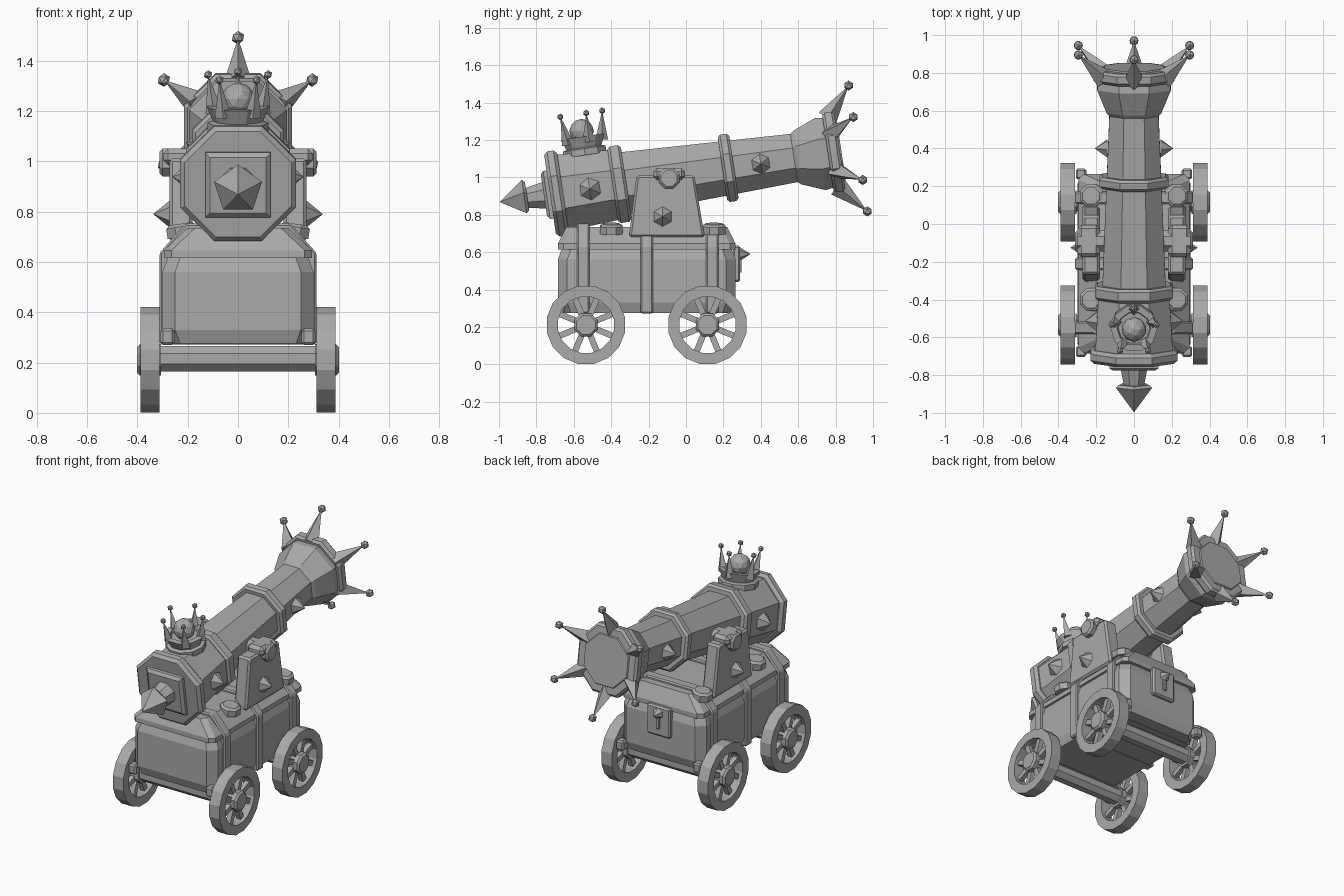
import bpy, bmesh, math
from mathutils import Matrix, Vector

if "Cube" in bpy.data.objects:
    bpy.data.objects.remove(bpy.data.objects["Cube"])

mat = bpy.data.materials.new("iron_grey")
mat.diffuse_color = (0.4, 0.4, 0.4, 1)
mat.use_nodes = True
mat.node_tree.nodes["Principled BSDF"].inputs["Base Color"].default_value = mat.diffuse_color


def make(name, bm, bevel=0):
    bmesh.ops.recalc_face_normals(bm, faces=bm.faces)
    me = bpy.data.meshes.new(name)
    bm.to_mesh(me)
    bm.free()
    me.materials.append(mat)
    ob = bpy.data.objects.new(name, me)
    bpy.context.collection.objects.link(ob)
    if bevel:
        mod = ob.modifiers.new("bevel", 'BEVEL')
        mod.width, mod.segments = bevel, 1
    return ob


def frame(origin, axis, up=(0, 0, 1)):
    """Matrix whose Z follows the axis and whose Y points roughly up."""
    z = Vector(axis).normalized()
    up = Vector(up)
    if abs(z.dot(up.normalized())) > 0.99:
        up = Vector((0, 1, 0))
    x = up.cross(z).normalized()
    y = z.cross(x)
    m = Matrix((x, y, z)).transposed().to_4x4()
    m.translation = Vector(origin)
    return m


def skin(bm, rings):
    """Join point loops into a closed surface; one-point loops are tips."""
    loops = [[bm.verts.new(p) for p in r] for r in rings]
    for a, b in zip(loops, loops[1:]):
        n = max(len(a), len(b))
        for i in range(n):
            j = (i + 1) % n
            q = [a[i % len(a)], a[j % len(a)], b[j % len(b)], b[i % len(b)]]
            bm.faces.new(list(dict.fromkeys(q)))
    for l in (loops[0], loops[-1]):
        if len(l) > 2:
            bm.faces.new(l)


def lathe(name, m, prof, n=8, flat=True):
    """Profile of (distance, radius); flat=True puts flats on top, radius = apothem."""
    off, k = (0.5, 1 / math.cos(math.pi / n)) if flat else (0, 1)
    rings = []
    for s, r in prof:
        count = n if r > 0 else 1
        rings.append([m @ Vector((r * k * math.sin(2 * math.pi * (i + off) / n),
                                  r * k * math.cos(2 * math.pi * (i + off) / n), s))
                      for i in range(count)])
    bm = bmesh.new()
    skin(bm, rings)
    return make(name, bm)


def loft(name, cy, secs):
    """Stacked rectangles (z, half x, half y, corner cut)."""
    rings = []
    for z, x, y, c in secs:
        q = [(x, y - c), (x - c, y), (c - x, y), (-x, y - c),
             (-x, c - y), (c - x, -y), (x - c, -y), (x, c - y)]
        rings.append([(a, b + cy, z) for a, b in q])
    bm = bmesh.new()
    skin(bm, rings)
    return make(name, bm)


def block(name, lo, hi, bevel=0.01):
    bm = bmesh.new()
    skin(bm, [[(lo[0], lo[1], z), (hi[0], lo[1], z), (hi[0], hi[1], z), (lo[0], hi[1], z)]
              for z in (lo[2], hi[2])])
    return make(name, bm, bevel)


def ball(name, pos, r, sub=1):
    bm = bmesh.new()
    bmesh.ops.create_icosphere(bm, subdivisions=sub, radius=r,
                               matrix=Matrix.Translation(Vector(pos)))
    return make(name, bm)


def spike(name, a, b, r, n=4, up=(0, 1, 0)):
    a, b = Vector(a), Vector(b)
    return lathe(name, frame(a, b - a, up), [(0, r), ((b - a).length, 0)], n, False)


# Barrel frame: starts at the rear tip and rises toward the muzzle
T = math.radians(8.5)
AX = Vector((0, math.cos(T), math.sin(T)))
UP = Vector((0, -math.sin(T), math.cos(T)))
TIP = Vector((0, -0.997, 0.868))
B = frame(TIP, AX, UP)


def on_barrel(s, r, ang=0):
    return TIP + AX * s + (UP * math.cos(ang) + Vector((math.sin(ang), 0, 0))) * r


def band(name, s0, s1, r, c=0.014):
    lathe(name, B, [(s0, r - c), (s0 + c, r), (s1 - c, r), (s1, r - c)])


# Barrel, bell and reinforcing bands
lathe("breech", B, [(0.30, 0.205), (0.34, 0.205), (0.63, 0.188)])
lathe("barrel", B, [(0.62, 0.17), (1.60, 0.13)])
lathe("muzzle_bell", B, [(1.585, 0.125), (1.61, 0.145), (1.735, 0.195), (1.79, 0.185)])
band("breech_band", 0.273, 0.343, 0.23, 0.018)
band("rear_band", 0.612, 0.685, 0.207)
band("middle_band", 1.205, 1.267, 0.182)
band("muzzle_band", 1.775, 1.84, 0.215)
lathe("muzzle_face", B, [(1.83, 0.165), (1.848, 0.155)])
# Rear plate, stem and spike
lathe("rear_plate", B, [(0.24, 0.112), (0.255, 0.13), (0.28, 0.13)], 4)
lathe("rear_stem", B, [(0.13, 0.05), (0.245, 0.072)], 8)
lathe("rear_spike", B, [(0, 0), (0.135, 0.1), (0.15, 0.085)], 5, False)

# Muzzle spikes with ball ends
for i in range(6):
    a = i * math.pi / 3
    tip = on_barrel(1.938, 0.34, a)
    spike("muzzle_spike", on_barrel(1.80, 0.185, a), tip, 0.055, 4, AX)
    ball("muzzle_spike_ball", tip, 0.027)

# Crown on the breech
C = frame(on_barrel(0.49, 0), UP, AX)
lathe("crown_base", C, [(0.18, 0.115), (0.215, 0.115), (0.222, 0.095),
                        (0.28, 0.118), (0.28, 0.085), (0.26, 0.08)], 10)
ball("crown_orb", C @ Vector((0, 0, 0.31)), 0.066, 2)
for i in range(5):
    a = i * math.tau / 5
    d = Vector((math.sin(a), math.cos(a), 0))
    tip = C @ (d * 0.125 + Vector((0, 0, 0.402)))
    spike("crown_point", C @ (d * 0.1 + Vector((0, 0, 0.25))), tip, 0.034, 4, AX)
    ball("crown_point_ball", tip, 0.018)

# Chest body and hipped lid
loft("chest_body", -0.21, [(0.275, 0.28, 0.455, 0.05), (0.33, 0.30, 0.475, 0.05),
                           (0.56, 0.30, 0.475, 0.05), (0.63, 0.275, 0.45, 0.05)])
loft("chest_lid", -0.21, [(0.615, 0.295, 0.475, 0.03), (0.645, 0.295, 0.475, 0.03),
                          (0.735, 0.2, 0.43, 0.03)])
# Straps around the chest
for y in (-0.55, -0.21, 0.14):
    pts = [(0.312, 0.272), (0.312, 0.635), (0.21, 0.752)]
    pts += [(-x, z) for x, z in reversed(pts)]
    bm = bmesh.new()
    skin(bm, [[(x, y + d, z) for x, z in pts] for d in (-0.033, 0.033)])
    make("chest_strap", bm, 0.008)
# Lock plate at the back
block("lock_plate", (-0.085, 0.25, 0.44), (0.085, 0.29, 0.635))
lathe("lock_stud", frame((0, 0.28, 0.59), (0, 1, 0)), [(0, 0.042), (0.065, 0)], 6, False)
block("lock_slot", (-0.013, 0.28, 0.49), (0.013, 0.298, 0.57), 0.004)

# Axles
for y in (-0.535, 0.115):
    lathe("axle", frame((-0.33, y, 0.215), (1, 0, 0)), [(0, 0.05), (0.66, 0.05)])

for sx in (-1, 1):
    out = Vector((sx, 0, 0))
    # Barrel supports
    bm = bmesh.new()
    side = [(-0.305, 0.68), (0.1, 0.68), (0.045, 1.01), (-0.265, 1.01)]
    skin(bm, [[(sx * x, y, z) for y, z in side] for x in (0.18, 0.272)])
    make("barrel_support", bm, 0.012)
    # Pivot pin and cap
    lathe("pivot_pin", frame(out * 0.1 + Vector((0, -0.09, 0.995)), out),
          [(0, 0.055), (0.2, 0.055), (0.212, 0.043)])
    xs = sorted((sx * 0.18, sx * 0.298))
    block("pivot_cap", (xs[0], -0.175, 0.985), (xs[1], -0.005, 1.05), 0.02)
    # Pointed studs
    for name, p, up, r, h in (
            ("support_stud", (0.27, -0.125, 0.79), (0, 0, 1), 0.055, 0.067),
            ("breech_stud", (0.19, -0.515, 0.938), UP, 0.066, 0.07),
            ("barrel_stud", (0.14, 0.4, 1.072), UP, 0.053, 0.068)):
        lathe(name, frame((sx * p[0], p[1], p[2]), out, up), [(0, r), (h, 0)], 6, False)
    # Lid discs and bottom corner blocks
    for y in (-0.4, 0.15):
        lathe("lid_disc", frame((sx * 0.22, y, 0.70), (sx * 0.15, 0, 1)),
              [(0, 0.06), (0.04, 0.06), (0.052, 0.045)])
    for y in (-0.675, 0.265):
        xs = sorted((sx * 0.252, sx * 0.308))
        block("corner_block", (xs[0], y - 0.028, 0.27), (xs[1], y + 0.028, 0.335))
    # Wheels
    for y in (-0.535, 0.115):
        W = frame((0, y, 0.211), out)
        bm = bmesh.new()
        loops = []
        for r, x in ((0.213, 0.312), (0.213, 0.388), (0.152, 0.388), (0.152, 0.312)):
            loops.append([bm.verts.new(W @ Vector((
                r * math.cos(math.tau * (i + .5) / 16), r * math.sin(math.tau * (i + .5) / 16), x)))
                for i in range(16)])
        for k in range(4):
            a, b = loops[k], loops[(k + 1) % 4]
            for i in range(16):
                j = (i + 1) % 16
                bm.faces.new((a[i], a[j], b[j], b[i]))
        make("wheel_rim", bm)
        lathe("wheel_hub", W, [(0.305, 0.062), (0.39, 0.062), (0.402, 0.05)])
        for i in range(8):
            a = math.tau * (i + .5) / 8
            d = W.to_3x3() @ Vector((math.cos(a), math.sin(a), 0))
            lathe("wheel_spoke", frame(W @ Vector((0, 0, 0.35)) + d * 0.04, d, out),
                  [(0, 0.016), (0.12, 0.016)], 4)
